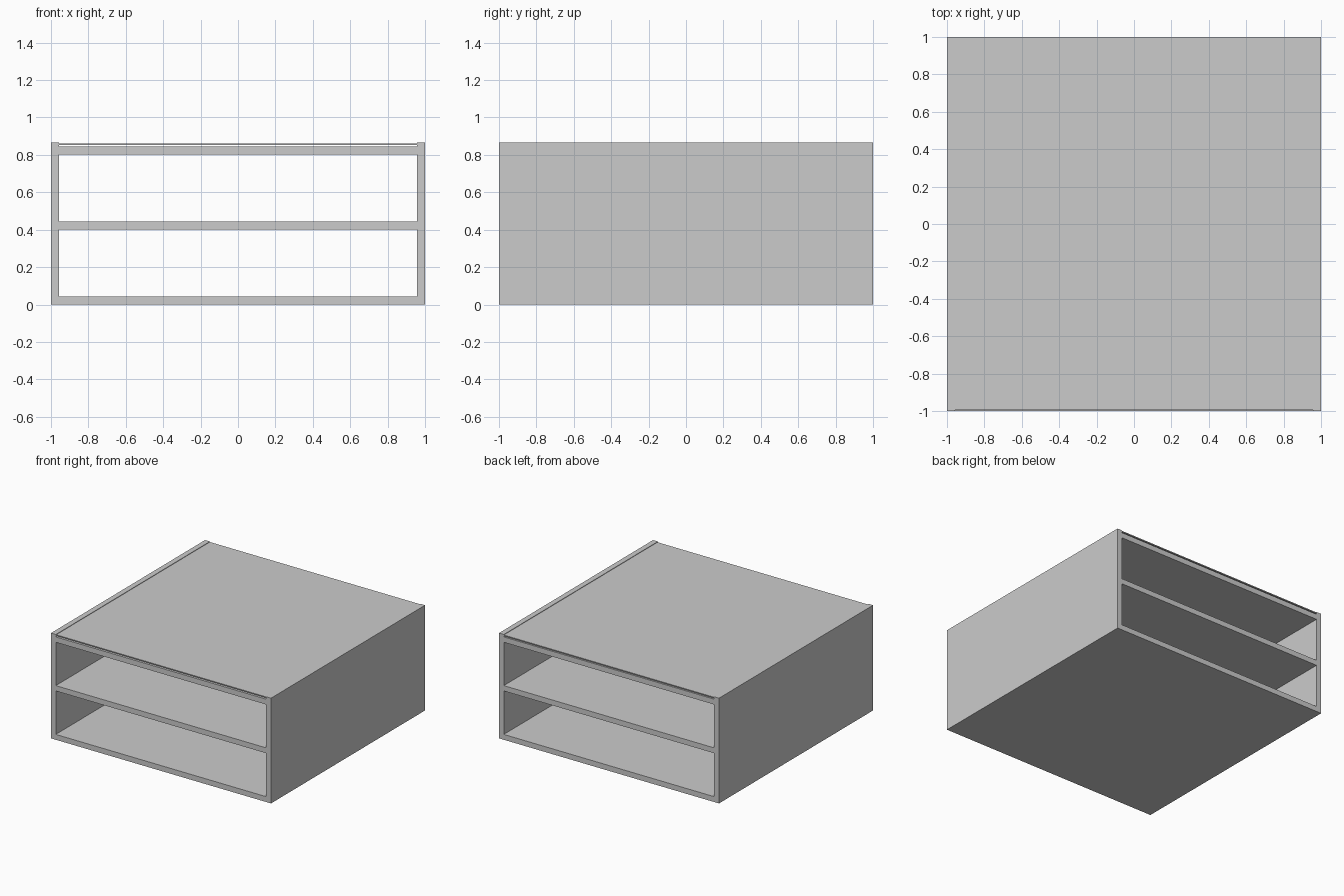
import bpy

if "Cube" in bpy.data.objects:
    bpy.data.objects.remove(bpy.data.objects["Cube"])


def box(name, x0, x1, y0, y1, z0, z1):
    bpy.ops.mesh.primitive_cube_add(
        size=1, location=((x0 + x1) / 2, (y0 + y1) / 2, (z0 + z1) / 2))
    ob = bpy.context.object
    ob.name = name
    ob.scale = (x1 - x0, y1 - y0, z1 - z0)
    bpy.ops.object.transform_apply(location=False, rotation=False, scale=True)
    return ob


T = 0.044      # board thickness
IN = 1 - T     # inner face of the sides
H = 0.865      # overall height

# Full-width base board
box("bottom_board", -1, 1, -1, 1, 0, T)

# Side walls standing on the base
box("left_side", -1, -IN, -1, 1, T, H)
box("right_side", IN, 1, -1, 1, T, H)

# Shelves between the sides, open front and back
for name, z in (("middle_shelf", 0.401), ("upper_shelf", 0.801)):
    box(name, -IN, IN, -1, 1, z, z + T)

# Thin cover sheet just above the upper shelf
box("top_sheet", -IN, IN, -0.995, 1, 0.853, 0.861)
